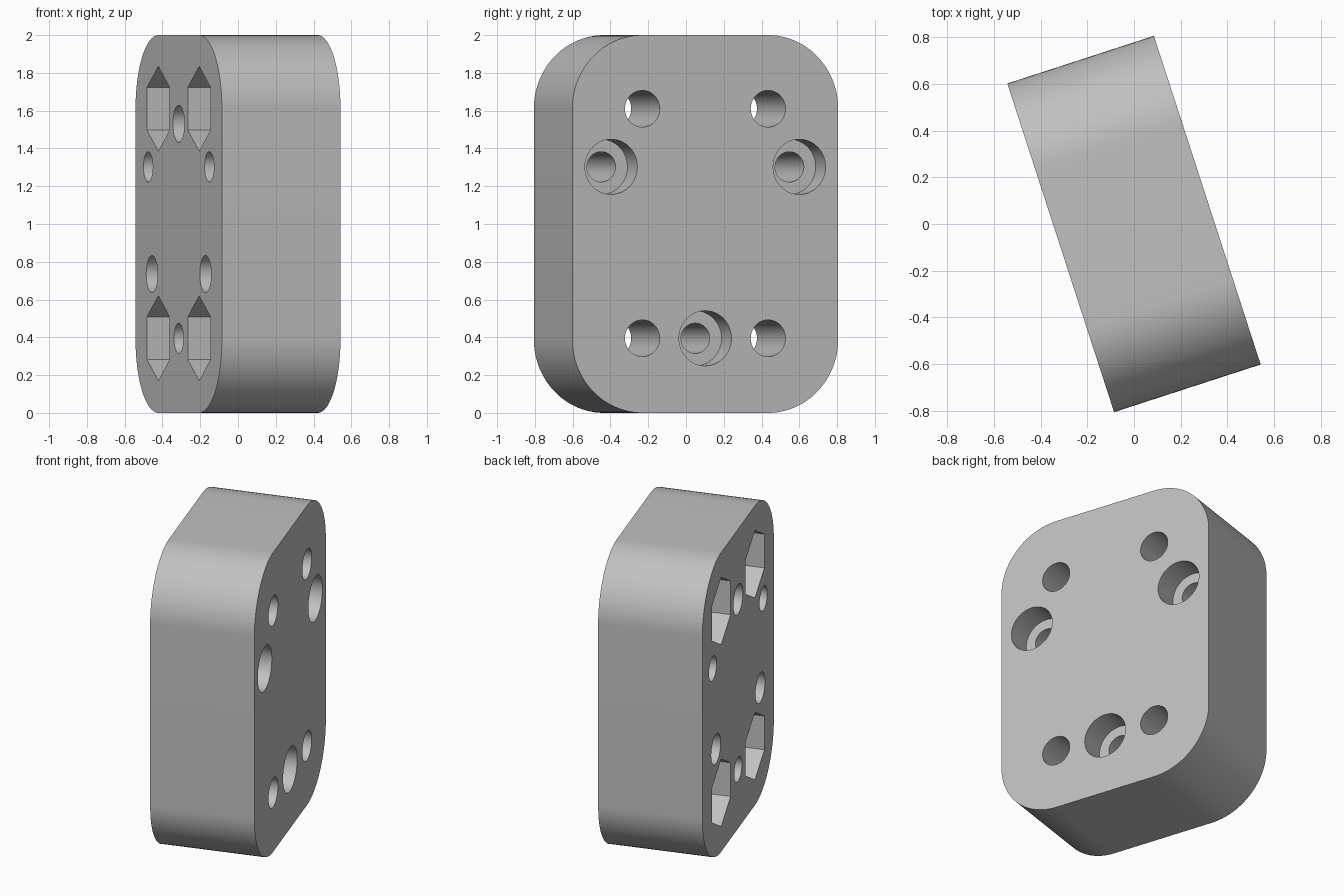
import bpy, bmesh
from math import sin, cos, pi, radians

if "Cube" in bpy.data.objects:
    bpy.data.objects.remove(bpy.data.objects["Cube"], do_unlink=True)

THICK, WIDTH, HEIGHT, CORNER = 0.66, 1.48, 2.0, 0.39
TURN = radians(18)
FRONT, BACK = THICK / 2, -THICK / 2
OVER = 0.05  # how far cutters stick out of the block

grey = bpy.data.materials.new("light_grey")
grey.use_nodes = True
grey.diffuse_color = (0.53, 0.53, 0.53, 1)
grey.node_tree.nodes["Principled BSDF"].inputs["Base Color"].default_value = (0.53, 0.53, 0.53, 1)


def ring(y, z, radius, sides):
    """Points of a regular polygon, with one corner pointing up."""
    return [(y + radius * sin(2 * pi * i / sides), z + radius * cos(2 * pi * i / sides))
            for i in range(sides)]


def rounded_outline(steps=24):
    """Upright rounded rectangle standing on z = 0."""
    a, b = WIDTH / 2 - CORNER, HEIGHT / 2 - CORNER
    pts = []
    for q, (sy, sz) in enumerate([(1, 1), (-1, 1), (-1, -1), (1, -1)]):
        for i in range(steps + 1):
            t = (q + i / steps) * pi / 2
            pts.append((sy * a + CORNER * cos(t), HEIGHT / 2 + sz * b + CORNER * sin(t)))
    return pts


def prism(name, outline, x0, x1):
    """Extrude a (y, z) outline along the thickness of the block."""
    bm = bmesh.new()
    face = bm.faces.new([bm.verts.new((x0, y, z)) for y, z in outline])
    new = bmesh.ops.extrude_face_region(bm, geom=[face])["geom"]
    bmesh.ops.translate(bm, vec=(x1 - x0, 0, 0),
                        verts=[g for g in new if isinstance(g, bmesh.types.BMVert)])
    bmesh.ops.recalc_face_normals(bm, faces=bm.faces)
    mesh = bpy.data.meshes.new(name)
    bm.to_mesh(mesh)
    bm.free()
    mesh.materials.append(grey)
    obj = bpy.data.objects.new(name, mesh)
    obj.rotation_euler.z = TURN
    bpy.context.collection.objects.link(obj)
    return obj


block = prism("mounting_block", rounded_outline(), BACK, FRONT)
bpy.context.view_layer.objects.active = block
block.select_set(True)


def cut(outline, x0, x1):
    cutter = prism("hole_cutter", outline, x0, x1)
    cutter.hide_render = True
    bpy.context.view_layer.update()
    mod = block.modifiers.new("hole", "BOOLEAN")
    mod.operation, mod.solver, mod.object = "DIFFERENCE", "EXACT", cutter
    bpy.ops.object.modifier_apply(modifier=mod.name)
    bpy.data.objects.remove(cutter, do_unlink=True)


# Four bolt holes with hexagonal nut pockets on the back
for y in (-0.35, 0.35):
    for z in (0.395, 1.61):
        cut(ring(y, z, 0.097, 48), BACK - OVER, FRONT + OVER)
        cut(ring(y, z, 0.225, 6), BACK - OVER, BACK + 0.17)

# Three counterbored holes, and three blind holes on the back
for k in range(3):
    a = pi + k * 2 * pi / 3
    y, z = 0.605 * sin(a), HEIGHT / 2 + 0.605 * cos(a)
    cut(ring(y, z, 0.08, 48), BACK - OVER, FRONT + OVER)
    cut(ring(y, z, 0.146, 48), FRONT - 0.17, FRONT + OVER)
    y, z = -0.53 * sin(a), HEIGHT / 2 - 0.53 * cos(a)
    cut(ring(y, z, 0.098, 48), BACK - OVER, BACK + 0.4)

bpy.ops.object.shade_smooth_by_angle(angle=radians(30))
